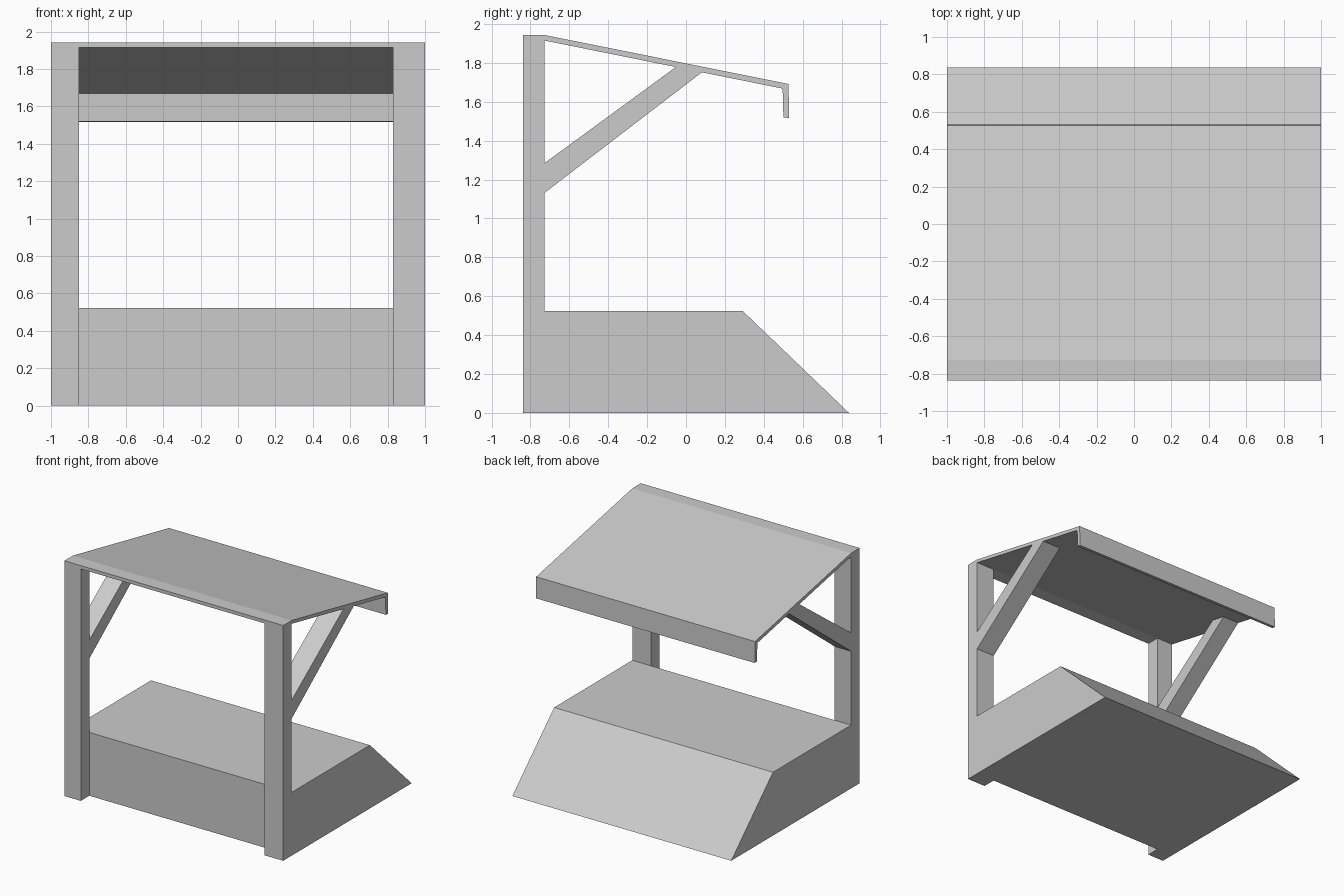
import bpy
import bmesh

if "Cube" in bpy.data.objects:
    bpy.data.objects.remove(bpy.data.objects["Cube"])


def extrude_profile(name, profile, x0, x1):
    """Extrude a (y, z) side profile along x from x0 to x1."""
    bm = bmesh.new()
    face = bm.faces.new([bm.verts.new((x0, y, z)) for y, z in profile])
    ext = bmesh.ops.extrude_face_region(bm, geom=[face])
    verts = [g for g in ext["geom"] if isinstance(g, bmesh.types.BMVert)]
    bmesh.ops.translate(bm, verts=verts, vec=(x1 - x0, 0, 0))
    bmesh.ops.recalc_face_normals(bm, faces=bm.faces)
    mesh = bpy.data.meshes.new(name)
    bm.to_mesh(mesh)
    bm.free()
    obj = bpy.data.objects.new(name, mesh)
    bpy.context.collection.objects.link(obj)
    return obj


FRONT, POST_BACK = -0.838, -0.727

# Counter base with sloping back
extrude_profile("base", [(POST_BACK, 0), (0.838, 0), (0.293, 0.523),
                         (POST_BACK, 0.523)], -1, 1)

# Roof: short flat front, sloping sheet and hanging lip
extrude_profile("roof", [(FRONT, 1.943), (POST_BACK, 1.943), (0.527, 1.692),
                         (0.531, 1.516), (0.501, 1.52), (0.497, 1.668),
                         (POST_BACK, 1.915), (FRONT, 1.915)], -1, 1)

# Posts and diagonal braces on both sides
for side, x0, x1 in (("left", -1, -0.85), ("right", 0.83, 1)):
    extrude_profile(f"{side}_post", [(FRONT, 0), (POST_BACK, 0),
                                     (POST_BACK, 1.915), (FRONT, 1.915)], x0, x1)
    extrude_profile(f"{side}_brace", [(POST_BACK, 1.132), (0.082, 1.752),
                                      (-0.052, 1.779), (POST_BACK, 1.285)], x0, x1)
